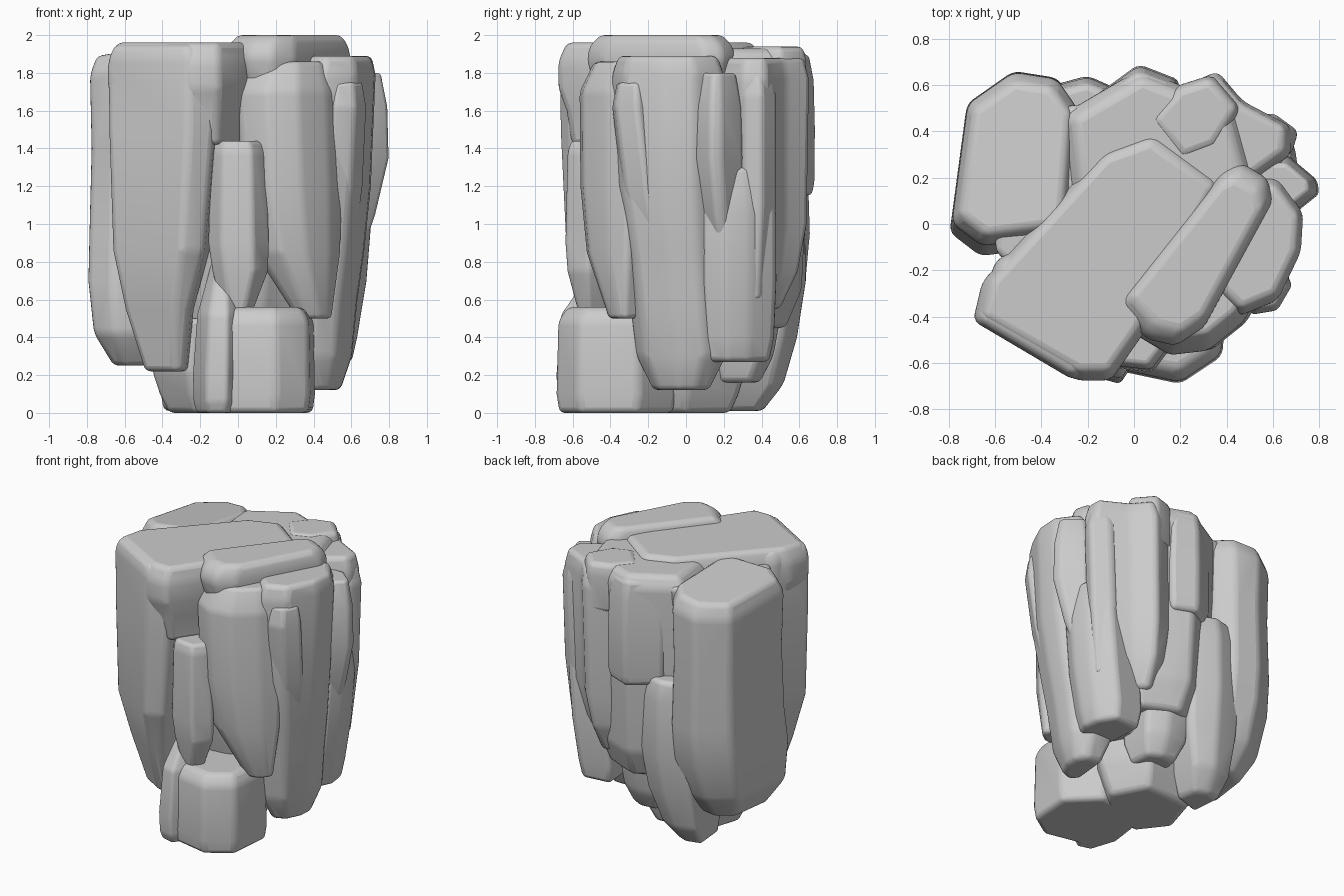
import bpy, bmesh


def chunk(name, outline, levels, bevel=0.03, tilt=(0, 0)):
    """Loft a plan outline through levels of (z, scale, dx, dy), then soften the edges."""
    n = len(outline)
    cx = sum(p[0] for p in outline) / n
    cy = sum(p[1] for p in outline) / n
    bm = bmesh.new()
    rings = []
    for i, lv in enumerate(levels):
        z, s, dx, dy = (tuple(lv) + (0, 0))[:4]
        ring = []
        for x, y in outline:
            lift = tilt[0] * (x - cx) + tilt[1] * (y - cy) if i < 2 else 0
            ring.append(bm.verts.new((cx + (x - cx) * s + dx, cy + (y - cy) * s + dy, z + lift)))
        rings.append(ring)
    for a, b in zip(rings, rings[1:]):
        for i in range(n):
            j = (i + 1) % n
            bm.faces.new((a[i], a[j], b[j], b[i]))
    bm.faces.new(rings[0])
    bm.faces.new(rings[-1][::-1])
    bmesh.ops.recalc_face_normals(bm, faces=bm.faces[:])
    me = bpy.data.meshes.new(name)
    bm.to_mesh(me)
    bm.free()
    ob = bpy.data.objects.new(name, me)
    bpy.context.collection.objects.link(ob)
    mod = ob.modifiers.new("soft_edges", 'BEVEL')
    mod.width = bevel
    mod.segments = 3
    mod.limit_method = 'ANGLE'
    mod.angle_limit = 0.25
    bpy.ops.object.select_all(action='DESELECT')
    bpy.context.view_layer.objects.active = ob
    ob.select_set(True)
    bpy.ops.object.shade_smooth_by_angle(angle=0.7)
    return ob


# Inner core that closes the gaps between slabs
chunk("core", [(-.62, -.12), (-.25, -.48), (.2, -.43), (.5, -.2), (.52, .3), (.2, .5), (-.3, .53), (-.58, .3)],
      [(1.87, .97), (1.4, .92), (.9, .86), (.35, .65)])

# Front left column and the diagonal cap slab over it
chunk("front_left_column", [(-.70, -.42), (-.26, -.68), (-.12, -.62), (-.08, -.35), (-.3, 0), (-.6, -.15)],
      [(1.95, .88), (1.88, .98), (1.5, .97), (.86, .84, -.025, -.01), (.55, .6, -.045, .03), (.22, .38, -.02, .06)])
chunk("diagonal_cap", [(-.70, -.42), (-.25, -.68), (-.10, -.68), (.04, -.48), (.4, .2), (.1, .42),
                       (-.12, .34), (-.66, -.25)],
      [(1.96, .9), (1.86, .99), (1.72, .99), (1.6, .9), (1.42, .84)])

# Left back slab
chunk("left_slab", [(-.79, 0), (-.72, .52), (-.52, .66), (-.33, .63), (-.24, .5), (-.28, -.05), (-.66, -.1)],
      [(1.89, .86), (1.79, .99), (1.4, .96), (.95, 1), (.7, 1.02, 0, -.03), (.42, .88, -.01, -.08),
       (.25, .55, 0, -.1)], tilt=(.08, -.08))

# Back slabs and columns
chunk("back_slab", [(-.34, .48), (.02, .69), (.2, .62), (.47, .5), (.58, .1), (0, -.1), (-.3, .1)],
      [(1.93, .8), (1.85, .94), (1.1, .86), (.65, .74, 0, .02), (.45, .55, 0, 0)])
chunk("back_overhang", [(-.2, .53), (.02, .69), (.2, .62), (.15, .4), (-.15, .38)],
      [(1.9, .8), (1.76, .96), (1.5, 1), (1.22, .98), (1.15, .9)])
chunk("back_recessed_column", [(-.1, .5), (.1, .52), (.25, .44), (.25, .15), (-.15, .15)],
      [(1.2, .9), (.6, 1), (.3, .85, 0, -.03), (.16, .6, 0, -.06)])
chunk("back_left_leg", [(-.42, .58), (-.2, .64), (-.02, .56), (.02, .25), (-.38, .12)],
      [(1.22, .85), (1.08, .97), (.7, 1), (.4, .92, -.02, -.03), (.15, .72, -.06, -.06), (.01, .48, -.09, -.12)])
chunk("back_right_column", [(.18, .58), (.36, .66), (.47, .53), (.68, .42), (.68, .3), (.4, .1), (.2, .2)],
      [(1.88, .88), (1.77, 1), (1.0, .95, -.02, 0), (.75, .85, -.05, -.02), (.55, .6, -.08, -.05)])
chunk("back_right_cap", [(.05, .45), (.2, .26), (.36, .32), (.47, .5), (.34, .65), (.18, .6)],
      [(1.94, .85), (1.88, .97), (1.6, .97)])

# Right side columns and ribs
chunk("right_column", [(.45, -.4), (.62, -.33), (.72, -.12), (.73, .05), (.62, .2), (.4, .2), (.35, -.3)],
      [(1.89, .88), (1.79, 1), (1.2, .97, -.02, 0), (.85, .88, -.04, .03), (.6, .85, -.07, .05),
       (.3, .8, -.09, .07), (.12, .5, -.1, .07)])
chunk("right_slanted_rib", [(.5, -.38), (.62, -.36), (.69, -.24), (.6, -.12), (.48, -.15)],
      [(1.75, .75, 0, -.02), (1.62, .95, 0, -.02), (1.2, .95, -.02, .03), (.95, .85, -.04, .07), (.8, .5, -.06, .09)],
      .02)
chunk("right_ridge", [(.70, .05), (.80, .13), (.79, .19), (.66, .3), (.5, .3), (.5, .05)],
      [(1.8, .7), (1.62, .95), (1.35, 1), (1.05, .85, -.05, .02), (.8, .6, -.1, .05)], .025)
chunk("right_rear_ridge", [(.5, .25), (.68, .3), (.71, .4), (.6, .48), (.45, .45)],
      [(1.8, .75), (1.68, 1), (1.1, 1, -.02, 0), (.6, .9, -.06, -.02)], .025)
chunk("right_rear_plate", [(.36, .1), (.66, .07), (.72, .2), (.7, .34), (.6, .49), (.34, .46)],
      [(1.3, .8), (1.05, .95), (.7, .96, -.03, 0), (.4, .9, -.07, 0), (.27, .78, -.08, 0)])

# Front right column with its top ridge slab
chunk("front_right_column", [(-.03, -.35), (0, -.48), (.15, -.57), (.32, -.55), (.47, -.43), (.55, -.3),
                             (.4, -.1), (.05, -.1)],
      [(1.86, .75, .02, .03), (1.7, .98), (1.2, .96, .02, 0), (.85, .8, .06, 0), (.5, .33, .16, .02)])
chunk("top_ridge", [(-.08, -.35), (.05, -.5), (.18, -.53), (.3, -.45), (.6, .1), (.58, .2), (.46, .27), (.38, .23)],
      [(2.0, .82), (1.95, .95), (1.88, 1), (1.75, .92)])

# Small front pillar
chunk("front_pillar", [(-.16, -.52), (-.09, -.62), (.08, -.64), (.17, -.52), (.05, -.35), (-.12, -.35)],
      [(1.44, .78), (1.38, .92), (.9, 1), (.75, .92, .01, 0), (.5, .45)], .02)

# Base blocks
chunk("base_front_block", [(-.13, -.62), (.2, -.69), (.38, -.57), (.41, -.25), (.2, -.05), (-.15, -.1)],
      [(.56, .8), (.49, .97), (.1, 1), (0, .95)])
chunk("base_front_left_block", [(-.24, -.45), (-.17, -.66), (-.06, -.69), (0, -.6), (0, -.15), (-.2, -.15)],
      [(.85, .35, .03, .1), (.52, .9, .01, 0), (.2, 1), (.06, .97), (0, .85)])
chunk("base_rear_block", [(-.42, -.08), (-.25, -.3), (.1, -.25), (.25, 0), (.1, .28), (-.32, .25)],
      [(.5, 1.15), (.22, 1.12), (.1, 1), (0, .85)])
